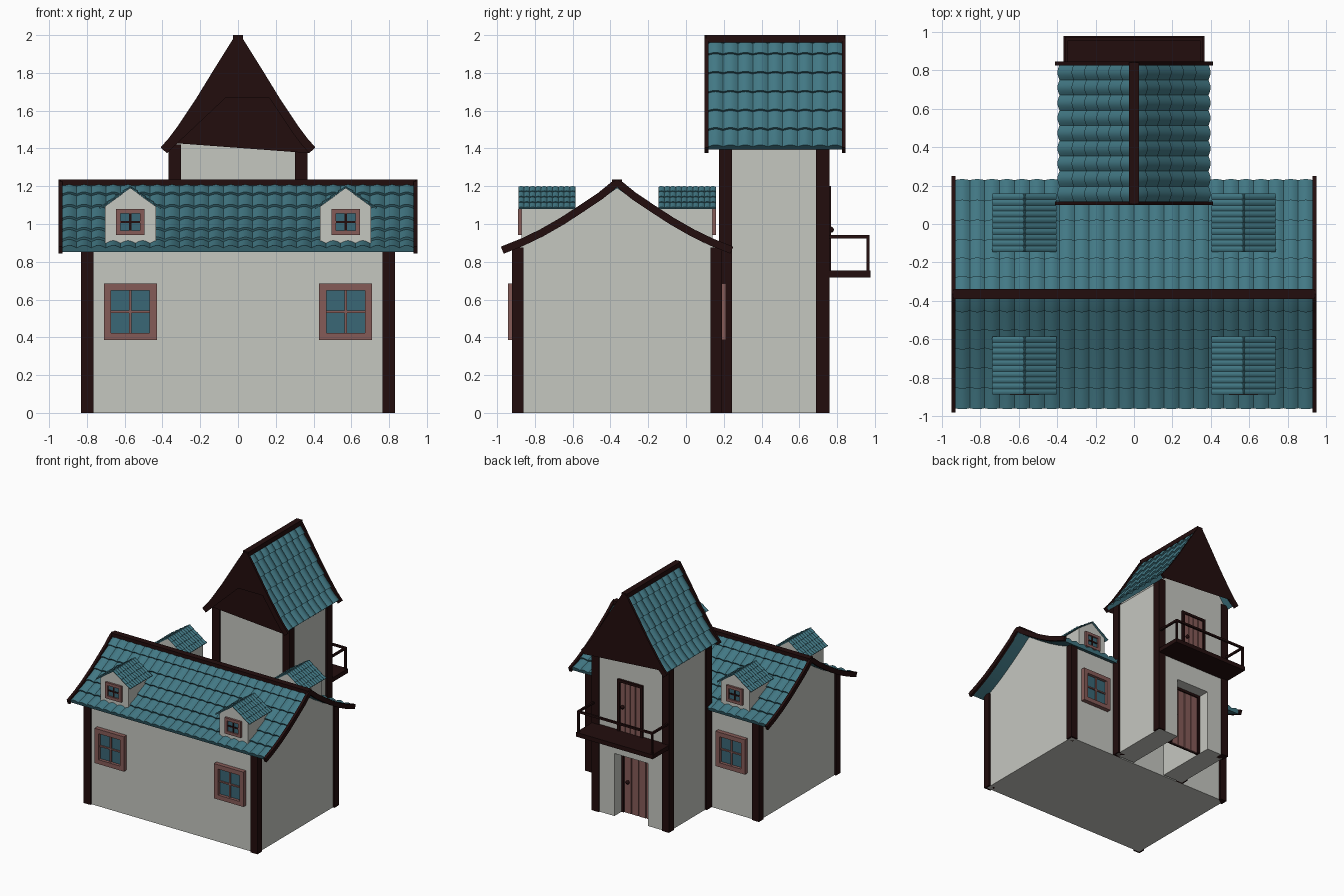
import bpy, bmesh, math
from mathutils import Vector

if "Cube" in bpy.data.objects:
    bpy.data.objects.remove(bpy.data.objects["Cube"])


def material(name, rgb):
    m = bpy.data.materials.new(name)
    m.diffuse_color = (*rgb, 1)
    m.use_nodes = True
    m.node_tree.nodes["Principled BSDF"].inputs["Base Color"].default_value = m.diffuse_color
    return m


WALL = material("pale plaster", (0.56, 0.57, 0.53))
TEAL = material("teal tile", (0.055, 0.19, 0.235))
DARK = material("dark timber", (0.016, 0.004, 0.004))
ROSE = material("rose wood", (0.235, 0.105, 0.097))
GLASS = material("blue glass", (0.042, 0.135, 0.18))


def finish(name, bm, mat, smooth=None):
    bmesh.ops.recalc_face_normals(bm, faces=bm.faces[:])
    me = bpy.data.meshes.new(name)
    bm.to_mesh(me)
    bm.free()
    me.materials.append(mat)
    if smooth:
        me.polygons.foreach_set("use_smooth", [True] * len(me.polygons))
        me.set_sharp_from_angle(angle=math.radians(smooth))
    ob = bpy.data.objects.new(name, me)
    bpy.context.collection.objects.link(ob)
    return ob


def boxes(name, mat, *spans):
    """Each span is x0, x1, y0, y1, z0, z1."""
    bm = bmesh.new()
    for x0, x1, y0, y1, z0, z1 in spans:
        vs = bmesh.ops.create_cube(bm, size=1)["verts"]
        for v in vs:
            v.co = ((x0 + x1) / 2 + v.co.x * (x1 - x0),
                    (y0 + y1) / 2 + v.co.y * (y1 - y0),
                    (z0 + z1) / 2 + v.co.z * (z1 - z0))
    return finish(name, bm, mat)


def prism(name, mat, pts, u0, u1, place):
    """Extrude a (d, z) outline from u0 to u1."""
    bm = bmesh.new()
    a, b = ([bm.verts.new(place(u, d, z)) for d, z in pts] for u in (u0, u1))
    n = len(pts)
    bm.faces.new(a)
    bm.faces.new(b[::-1])
    for i in range(n):
        bm.faces.new((a[i], b[i], b[(i + 1) % n], a[(i + 1) % n]))
    return finish(name, bm, mat)


def at(path, t):
    """Point and outward normal at fraction t of a roof half profile."""
    p = [Vector(q) for q in path]
    lens = [(p[i + 1] - p[i]).length for i in range(len(p) - 1)]
    s = t * sum(lens)
    for i, l in enumerate(lens):
        if s <= l or i == len(lens) - 1:
            d = (p[i + 1] - p[i]).normalized()
            return p[i] + d * s, Vector((-d.y, d.x))
        s -= l


def height(path, d):
    for (a, za), (b, zb) in zip(path, path[1:]):
        if d <= b:
            return za + (zb - za) * (d - a) / (b - a)
    return path[-1][1]


def tiles(name, path, u0, u1, cols, rows, place, lift, amp, thick, end=0.975):
    """Two slopes of stepped, arched tiles."""
    per = 6
    for side, label in ((1, "a"), (-1, "b")):
        top = []
        for r in range(rows):
            for k in range(3):
                p, n = at(path, end * (r + k / 2) / rows)
                top.append((p, n, -amp + lift * (k / 2 - 1)))
        under = [at(path, end * r / rows) for r in range(rows, -1, -1)]
        bm = bmesh.new()
        prev = None
        for i in range(cols * per + 1):
            u = u0 + (u1 - u0) * i / (cols * per)
            arch = amp * math.sin(math.pi * (i % per) / per)
            sec = [p + n * (o + arch) for p, n, o in top]
            sec += [p - n * (amp + lift + thick) for p, n in under]
            ring = [bm.verts.new(place(u, side * q.x, q.y)) for q in sec]
            if prev:
                for j in range(len(ring)):
                    k = (j + 1) % len(ring)
                    bm.faces.new((prev[j], ring[j], ring[k], prev[k]))
            else:
                bm.faces.new(ring)
            prev = ring
        bm.faces.new(prev)
        finish(f"{name}_{label}", bm, TEAL, 40)


def verge(name, path, thick, u0, u1, place):
    """Dark board following the whole gable outline."""
    full = [Vector((-d, z)) for d, z in path[:0:-1]] + [Vector(q) for q in path]
    inner = []
    for i, p in enumerate(full):
        t = (full[min(i + 1, len(full) - 1)] - full[max(i - 1, 0)]).normalized()
        inner.append(p - Vector((-t.y, t.x)) * thick)
    pts = [tuple(q) for q in full + inner[::-1]]
    prism(name, DARK, pts, u0, u1, place)


def gable(path, hw, drop):
    ds = [hw * i / 6 for i in range(-6, 7)]
    return [(d, height(path, abs(d)) - drop) for d in ds]


RY = -0.365  # main ridge line
along_x = lambda u, d, z: (u, RY + d, z)
along_y = lambda u, d, z: (d, u, z)
HOUSE = [(0, 1.235), (.03, 1.222), (.1, 1.165), (.2, 1.098), (.3, 1.033),
         (.41, .97), (.51, .922), (.615, .88)]
TOWER = [(0, 2.0), (.025, 1.982), (.12, 1.83), (.22, 1.667), (.32, 1.517),
         (.365, 1.456), (.41, 1.405)]

# main house
prism("house_walls", WALL, [(-.54, 0)] + gable(HOUSE, .54, .045) + [(.54, 0)],
      -.815, .815, along_x)
tiles("house_roof", HOUSE, -.932, .932, 24, 6, along_x, .014, .014, .01)
boxes("house_ridge", DARK, (-.94, .94, RY - .026, RY + .026, 1.205, 1.236))
for s in (-1, 1):
    verge("house_verge_board", HOUSE, .04, s * .928, s * .95, along_x)
    for e in (-1, 1):
        x, y = s * .7975, RY + e * .525
        boxes("house_corner_post", DARK, (x - .0325, x + .0325, y - .031, y + .031, 0, .875))

# tower with a doorway passage
prism("tower_walls", WALL, [(-.16, .54), (-.16, 0), (-.355, 0)] + gable(TOWER, .355, .075)
      + [(.355, 0), (.16, 0), (.16, .54)], .188, .748, along_y)
tiles("tower_roof", TOWER, .117, .828, 9, 6, along_y, .014, .014, .01)
boxes("tower_ridge", DARK, (-.026, .026, .105, .84, 1.96, 2.0))
for y0, y1 in ((.098, .118), (.825, .845)):
    verge("tower_verge_board", TOWER, .045, y0, y1, along_y)
for s in (-1, 1):
    for y in (.2095, .7245):
        x = s * .335
        boxes("tower_corner_post", DARK, (x - .034, x + .034, y - .035, y + .035, 0, 1.42))


def window(name, cx, y, out, z0, z1, hw, border, depth, bar_mat):
    """Framed window on a wall at y, facing the direction out."""
    def span(x0, x1, a, b, p, q):
        ya, yb = sorted((y + out * a, y + out * b))
        return (cx + x0, cx + x1, ya, yb, p, q)
    iw, b, zm = hw - border, border, (z0 + z1) / 2
    boxes(name + "_frame", ROSE,
          span(-hw, -iw, -.01, depth, z0, z1), span(iw, hw, -.01, depth, z0, z1),
          span(-iw, iw, -.01, depth, z0, z0 + b), span(-iw, iw, -.01, depth, z1 - b, z1))
    boxes(name + "_pane", GLASS, span(-iw, iw, 0, depth * .3, z0 + b, z1 - b))
    boxes(name + "_bars", bar_mat,
          span(-.006, .006, 0, depth * .6, z0 + b, z1 - b),
          span(-iw, iw, 0, depth * .6, zm - .006, zm + .006))


# windows and dormers on both long sides
for cx in (-.57, .57):
    for out in (-1, 1):
        window("wall_window", cx, RY + out * .54, out, .385, .685, .14, .038, .037, ROSE)
        place = lambda u, d, z: (cx + d, RY + out * u, z)
        prism("dormer_walls", WALL, [(-.135, .9), (-.135, 1.093), (0, 1.19),
                                     (.135, 1.093), (.135, .9)], .225, .506, place)
        tiles("dormer_roof", [(0, 1.205), (.08, 1.15), (.168, 1.09)], .22, .523,
              10, 4, place, .005, .005, .003, 1)
        window("dormer_window", cx, RY + out * .506, out, .942, 1.08, .076, .024, .018, DARK)


def door(name, y, z0, z1, hw, knob_x, knob_z):
    """Plank door facing the back."""
    f = .022
    boxes(name + "_frame", DARK, (-hw, hw, y - .02, y, z0, z1),
          (-hw, -hw + f, y, y + .018, z0, z1), (hw - f, hw, y, y + .018, z0, z1),
          (-hw, hw, y, y + .018, z1 - f, z1))
    w = 2 * (hw - f) / 4
    boxes(name + "_planks", ROSE, *[
        (-hw + f + i * w + .003, -hw + f + (i + 1) * w - .003, y, y + .009, z0, z1 - f)
        for i in range(4)])
    bm = bmesh.new()
    bmesh.ops.create_uvsphere(bm, u_segments=12, v_segments=8, radius=.016)
    bmesh.ops.translate(bm, vec=(knob_x, y + .018, knob_z), verts=bm.verts[:])
    finish(name + "_knob", bm, DARK, 40)


door("balcony_door", .749, .755, 1.2, .12, .07, .97)
door("ground_door", .635, 0, .54, .16, .1, .27)

# balcony
boxes("balcony_floor", DARK, (-.367, .367, .745, .977, .718, .755))
boxes("balcony_rail", DARK, (-.36, .36, .955, .972, .924, .941),
      *[(s * .352 - .008, s * .352 + .008, .74, .972, .924, .941) for s in (-1, 1)],
      *[(s * .352 - .008, s * .352 + .008, .956, .971, .75, .93) for s in (-1, 1)])
